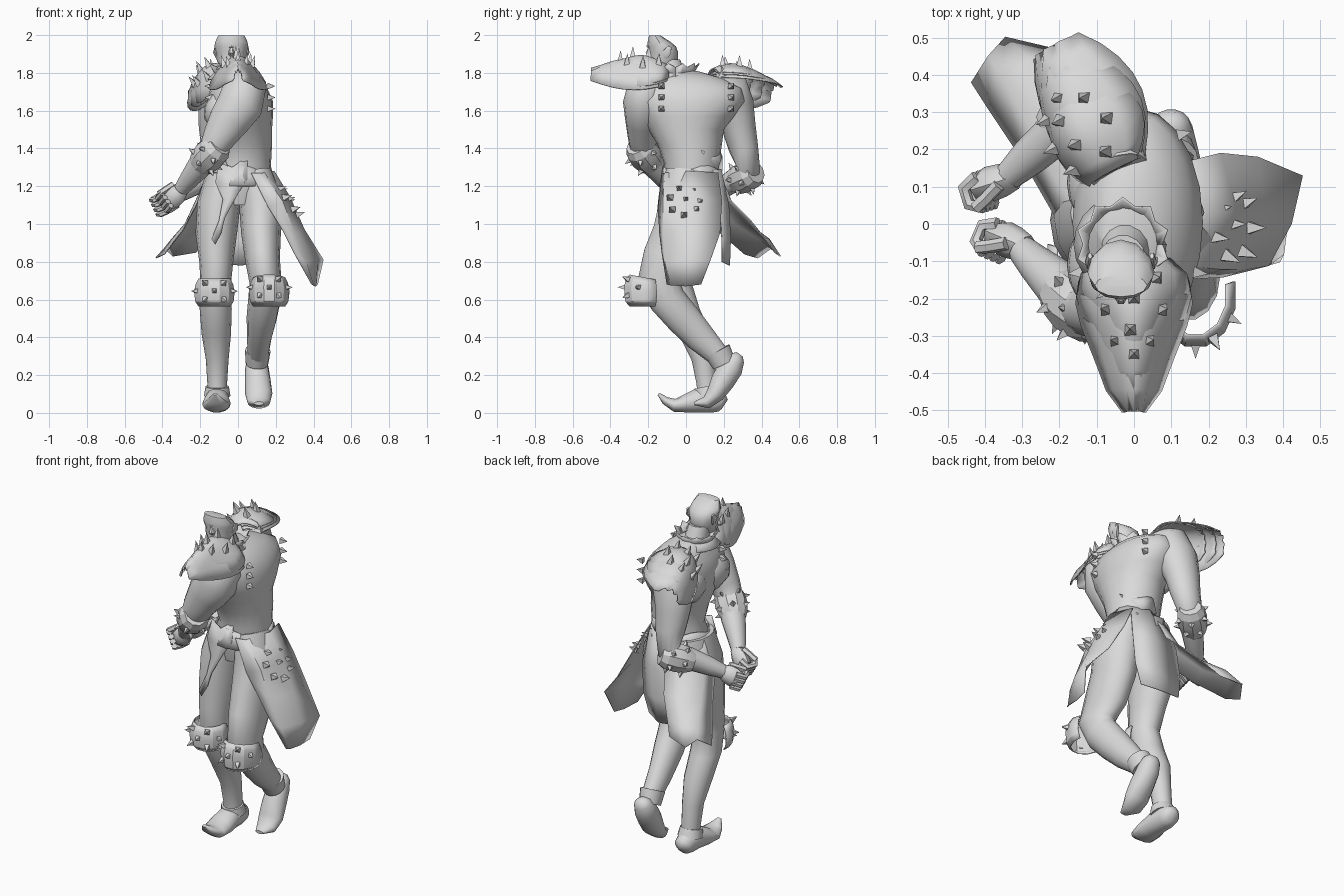
import bpy, bmesh, math
from mathutils import Vector as V

grey = bpy.data.materials.new("grey")
grey.diffuse_color = (0.7, 0.7, 0.7, 1)


def finish(name, bm, angle=50, thick=0):
    bmesh.ops.recalc_face_normals(bm, faces=bm.faces)
    me = bpy.data.meshes.new(name)
    bm.to_mesh(me)
    bm.free()
    ob = bpy.data.objects.new(name, me)
    bpy.context.collection.objects.link(ob)
    me.materials.append(grey)
    bpy.ops.object.select_all(action='DESELECT')
    ob.select_set(True)
    bpy.context.view_layer.objects.active = ob
    if angle:
        bpy.ops.object.shade_smooth_by_angle(angle=math.radians(angle))
    if thick:
        s = ob.modifiers.new("thickness", 'SOLIDIFY')
        s.thickness = thick
        s.offset = 0
    return ob


def add_loft(bm, rings, ref=(1, 0, 0), n=14, flat=False):
    # rings: x, y, z, radius along ref, radius across; flat keeps rings level
    pts = [V(r[:3]) for r in rings]
    loops = []
    for i, r in enumerate(rings):
        t = (pts[min(i + 1, len(pts) - 1)] - pts[max(i - 1, 0)]).normalized()
        if flat:
            t = V((0, 0, 1))
        u = V(ref)
        u = (u - t * u.dot(t)).normalized()
        v = t.cross(u)
        loops.append([bm.verts.new(pts[i] + u * r[3] * math.cos(a) + v * r[4] * math.sin(a))
                      for a in (2 * math.pi * k / n for k in range(n))])
    for A, B in zip(loops, loops[1:]):
        for k in range(n):
            bm.faces.new((A[k], A[(k + 1) % n], B[(k + 1) % n], B[k]))
    bm.faces.new(loops[0])
    bm.faces.new(loops[-1])


def loft(name, rings, ref=(1, 0, 0), n=14, angle=60, flat=False):
    bm = bmesh.new()
    add_loft(bm, rings, ref, n, flat)
    return finish(name, bm, angle)


def spikes(name, items, size=0.045, r=0.02):
    # four-sided thorns given as (position, direction)
    bm = bmesh.new()
    for p, d in items:
        d = V(d).normalized()
        p = V(p) - d * 0.008
        u = d.orthogonal().normalized()
        w = d.cross(u)
        base = [bm.verts.new(p + (u * math.cos(a) + w * math.sin(a)) * r)
                for a in (0, math.pi / 2, math.pi, 1.5 * math.pi)]
        top = bm.verts.new(p + d * size)
        bm.faces.new(base)
        for k in range(4):
            bm.faces.new((base[k], base[(k + 1) % 4], top))
    finish(name, bm, 0)


def sheet(name, rows, angle=50):
    bm = bmesh.new()
    g = [[bm.verts.new(p) for p in row] for row in rows]
    for A, B in zip(g, g[1:]):
        for k in range(len(A) - 1):
            bm.faces.new((A[k], A[k + 1], B[k + 1], B[k]))
    return finish(name, bm, angle, 0.006)


# Torso, twisted so the chest faces -x
loft("torso", [(0, .03, 1.10, .15, .12), (.01, .03, 1.22, .17, .15), (.03, .03, 1.32, .145, .145),
               (.025, .02, 1.42, .155, .17), (.015, 0, 1.50, .165, .20), (.01, .005, 1.57, .175, .25),
               (.01, .005, 1.65, .175, .305), (.005, .005, 1.72, .15, .29), (0, 0, 1.77, .11, .20),
               (-.02, -.04, 1.81, .065, .10)], n=20, flat=True)
for s in (-1, 1):
    loft("chest_muscle", [(-.11, s * .1, 1.50, .03, .05), (-.12, s * .11, 1.56, .06, .10),
                          (-.11, s * .11, 1.63, .065, .11), (-.08, s * .1, 1.70, .05, .08)], flat=True)

# Neck and head
loft("neck", [(-.02, -.06, 1.76, .07, .08), (-.03, -.09, 1.87, .06, .06)], flat=True)
loft("head", [(-.035, -.15, 1.79, .03, .04), (-.035, -.135, 1.82, .06, .068), (-.035, -.12, 1.87, .078, .078),
              (-.035, -.12, 1.91, .082, .078), (-.035, -.128, 1.94, .09, .075), (-.035, -.143, 1.965, .085, .06),
              (-.035, -.165, 1.998, .07, .03)], n=12, angle=35, flat=True)
loft("nose", [(-.035, -.19, 1.94, .009, .008), (-.035, -.2, 1.905, .016, .016),
              (-.035, -.19, 1.89, .014, .008)], n=6, angle=0)
loft("brow", [(-.1, -.165, 1.945, .008, .01), (-.035, -.198, 1.94, .008, .012),
              (.03, -.165, 1.945, .008, .01)], ref=(0, 0, 1), n=6, angle=0)
for s in (-1, 1):
    loft("ear", [(-.035 + s * .07, -.11, 1.88, .012, .015), (-.035 + s * .085, -.1, 1.91, .012, .025),
                 (-.035 + s * .083, -.085, 1.94, .006, .01)], n=6)
spikes("beard_thorns", [((-.035 + .055 * math.sin(a), -.125 - .065 * math.cos(a), 1.84),
                         (math.sin(a), -math.cos(a) * .4, .5 - abs(a))) for a in (-1.2, -.6, 0, .6, 1.2)], .05)

# Jagged collar around the neck
ring = [2 * math.pi * k / 20 for k in range(21)]
sheet("collar", [[(-.03 + (r + j * .02 * (k % 2)) * math.cos(a), -.055 + (r + j * .02 * (k % 2)) * math.sin(a),
                   z + j * .02 * (k % 2)) for k, a in enumerate(ring)]
                 for r, z, j in ((.13, 1.765, 0), (.095, 1.80, 0), (.105, 1.83, 1))], 20)

# Legs: right one planted, left one lifted behind
loft("right_leg", [(-.07, .03, 1.27, .10, .14), (-.10, .02, 1.12, .115, .16), (-.115, .01, .95, .11, .15),
                   (-.115, -.03, .80, .09, .12), (-.118, -.055, .68, .08, .09), (-.118, -.02, .55, .085, .095),
                   (-.115, .045, .42, .078, .088), (-.11, .09, .28, .06, .062), (-.11, .11, .15, .052, .055),
                   (-.11, .115, .05, .052, .055)], flat=True)
loft("left_leg", [(.09, .03, 1.27, .09, .14), (.125, .01, 1.12, .12, .15), (.122, -.03, .95, .105, .15),
                  (.13, -.085, .81, .092, .15), (.146, -.14, .69, .085, .12), (.14, -.10, .60, .086, .10),
                  (.125, -.015, .50, .08, .094), (.113, .075, .40, .065, .082), (.105, .175, .30, .055, .06)])
loft("right_boot", [(-.11, .205, .045, .025, .03), (-.11, .19, .055, .05, .052), (-.11, .15, .065, .06, .065),
                    (-.11, .08, .07, .062, .07), (-.113, 0, .05, .075, .05), (-.115, -.06, .04, .072, .035),
                    (-.12, -.11, .065, .045, .022), (-.122, -.145, .10, .012, .008)])
loft("left_boot", [(.1, .285, .31, .025, .02), (.1, .27, .29, .05, .045), (.1, .24, .24, .062, .065),
                   (.105, .195, .17, .068, .065), (.11, .155, .10, .072, .05), (.11, .11, .055, .06, .035),
                   (.11, .045, .05, .025, .01)])
loft("right_boot_cuff", [(-.11, .115, .09, .07, .075), (-.11, .105, .14, .062, .062)], angle=30)
loft("left_boot_cuff", [(.1, .2, .26, .06, .065), (.105, .165, .33, .068, .075)], angle=30)

# Knee guards wrapping the front, with studs
half = [math.radians(a) for a in range(-105, 106, 30)]
for name, x, y, deep, tilt in (("right", -.125, -.085, 1.1, 0), ("left", .165, -.19, 1.3, -.25)):
    sheet(name + "_knee_guard", [[(x + r * math.sin(a), y - r * deep * math.cos(a),
                                   z - tilt * r * math.cos(a) * (1 if z > .6 else 0)) for a in half]
                                 for r, z in ((.085, .565), (.102, .59), (.108, .64), (.1, .68), (.085, .71))], 25)
    spikes(name + "_knee_studs", [((x + .105 * math.sin(a), y - .106 * deep * math.cos(a),
                                    .645 + h * .045 - tilt * .08),
                                   (math.sin(a), -math.cos(a), h * .4)) for a, h in
                                  ((0, 0), (-.5, 1), (.5, 1), (-.5, -1), (.5, -1), (-1.1, 0), (1.1, 0))], .042)

# Arms
loft("left_arm", [(.035, -.14, 1.77, .07, .07), (.035, -.20, 1.72, .115, .115), (.01, -.225, 1.63, .11, .125),
                  (-.045, -.23, 1.55, .092, .112), (-.10, -.23, 1.46, .078, .09), (-.14, -.225, 1.385, .07, .07),
                  (-.2, -.165, 1.31, .068, .068), (-.26, -.11, 1.235, .052, .052), (-.30, -.07, 1.185, .04, .04)],
     ref=(0, 1, 0))
loft("right_arm", [(-.04, .14, 1.77, .08, .08), (-.07, .22, 1.715, .115, .12), (-.095, .25, 1.63, .11, .12),
                   (-.11, .28, 1.51, .09, .10), (-.11, .305, 1.40, .078, .085), (-.12, .33, 1.29, .065, .07),
                   (-.19, .26, 1.235, .06, .065), (-.28, .18, 1.18, .052, .052), (-.34, .125, 1.14, .038, .038)],
     ref=(0, 1, 0))


def bracer(name, a, b, r):
    a, b = V(a), V(b)
    d = (b - a).normalized()
    rings = [(*a.lerp(b, t), r * k, r * k) for t, k in ((0, .8), (.2, 1.05), (.5, 1.12), (.8, 1.0), (1, .8))]
    loft(name, rings, (0, 1, 0), 10, 20)
    u = d.orthogonal().normalized()
    w = d.cross(u)
    items = []
    for k in range(12):
        q = 2 * math.pi * k / 12
        o = u * math.cos(q) + w * math.sin(q)
        items.append((a.lerp(b, .3 + .4 * (k % 2)) + o * r * 1.03, o))
    spikes(name + "_studs", items, .04)


bracer("left_bracer", (-.095, -.26, 1.42), (-.205, -.17, 1.31), .08)
bracer("right_bracer", (-.09, .37, 1.275), (-.22, .25, 1.22), .075)


# Fists: palm, four curled fingers and a thumb
def fist(name, p, d):
    p, d = V(p), V(d).normalized()
    up = V((0, 0, 1))
    up = (up - d * up.dot(d)).normalized()
    s = d.cross(up)
    bm = bmesh.new()
    add_loft(bm, [(*(p + d * t), a, b) for t, a, b in
                  ((-.03, .035, .035), (.01, .055, .045), (.05, .06, .048), (.085, .05, .035))], up, 8)
    for k in range(4):
        q = p + up * (.042 - .028 * k)
        path = ((.06, .03), (.105, .01), (.105, -.035), (.065, -.055))
        add_loft(bm, [(*(q + d * t + s * h), .015, .018) for t, h in path], up, 6)
    add_loft(bm, [(*(p + up * .05 + d * t + s * h), .018, .018)
                  for t, h in ((0, -.01), (.05, -.035), (.085, -.05))], up, 6)
    finish(name, bm, 45)


fist("left_hand", (-.31, -.055, 1.17), (-.6, .25, -.5))
fist("right_hand", (-.345, .12, 1.135), (-.8, -.25, -.4))


# Pauldrons: three overlapping arched leaves with thorns on top
def pauldron(name, base, tip, side, wid, droop):
    base, L, S = V(base), V(tip) - V(base), V(side)
    S = (S - L * S.dot(L) / L.length_squared).normalized()
    N = S.cross(L).normalized()
    if N.z < 0:
        N = -N
    cols = [k / 4 - 1 for k in range(9)]

    def point(u, v, reach, lift):
        f = u * (len(wid) - 1)
        i = min(int(f), len(wid) - 2)
        w = wid[i] + (wid[i + 1] - wid[i]) * (f - i)
        h = lift + .045 * math.sin(math.pi * u) - droop * v * v * (.45 + .55 * math.sin(math.pi * u))
        return base + L * u * reach + S * v * w * (.85 + .15 * reach) + N * h

    for j, (reach, lift) in enumerate(((1, -.02), (.86, 0), (.68, .015))):
        rows = [[point(r / 7, v, reach, lift - (.02 * (k % 2) if r == 7 else 0))
                 for k, v in enumerate(cols)] for r in range(8)]
        sheet(f"{name}_plate_{j + 1}", rows, 40)
    spikes(name + "_thorns", [(point(u, v, .68, .015), N + S * v * .6 + V((0, 0, .3))) for u, v in
           ((.2, -.5), (.2, .4), (.4, 0), (.5, -.6), (.5, .6), (.7, -.1), (.8, .5), (.8, -.6), (.93, 0))],
           .065, .023)


pauldron("left_pauldron", (0, -.09, 1.825), (0, -.5, 1.845), (1, 0, 0),
         (.10, .155, .155, .13, .10, .08, .03), .15)
pauldron("right_pauldron", (-.08, .13, 1.80), (-.25, .465, 1.755), (.8, .4, .55),
         (.09, .13, .155, .16, .15, .125, .08), .14)

# Back and chest thorns along the straps
spikes("strap_thorns", [((.01 + s * .172 * math.sqrt(1 - (y / .32) ** 2), y, z), (s, y, 0))
                        for s in (1, -1) for y in (-.13, .24) for z in (1.61, 1.67, 1.73)], .04, .022)

# Torn belt
sheet("belt", [[(.015 + r * math.cos(a), .03 + r * .95 * math.sin(a), z + j * .02 * math.sin(3 * a))
                for k, a in enumerate(ring)] for r, z, j in ((.178, 1.20, 0), (.168, 1.25, 0), (.16, 1.29, 1))], 40)
sheet("belt_knot", [[(.12, .1, 1.28), (.08, .16, 1.27), (0, .19, 1.28)],
                    [(.15, .1, 1.35), (.1, .18, 1.33), (.02, .19, 1.36)],
                    [(.17, .08, 1.39), (.12, .14, 1.36), (.04, .17, 1.40)]])

# Skirt panels
sheet("right_side_flap", [
    [(-.14, -.06, 1.26), (-.16, .06, 1.27), (-.08, .16, 1.26), (0, .18, 1.26)],
    [(-.21, .02, 1.12), (-.215, .13, 1.14), (-.13, .22, 1.12), (-.03, .24, 1.12)],
    [(-.29, .16, .97), (-.28, .26, 1.0), (-.19, .33, 1.0), (-.09, .34, 1.02)],
    [(-.39, .31, .84), (-.35, .39, .92), (-.28, .44, .92), (-.17, .42, .92)],
    [(-.435, .38, .82), (-.39, .45, .87), (-.345, .5, .83), (-.22, .47, .85)]])
sheet("left_side_flap", [
    [(.07, -.125, 1.27), (.13, -.11, 1.27), (.19, .03, 1.28), (.15, .17, 1.27)],
    [(.16, -.145, 1.09), (.235, -.12, 1.12), (.275, .03, 1.14), (.23, .19, 1.12)],
    [(.24, -.14, .96), (.30, -.12, .95), (.35, .02, .97), (.33, .18, .95)],
    [(.30, -.125, .84), (.36, -.11, .80), (.42, 0, .81), (.45, .13, .81)],
    [(.39, -.10, .68), (.40, -.08, .675), (.41, 0, .67), (.42, .08, .68)]])
sheet("back_flap", [
    [(.14, .14, 1.28), (.05, .185, 1.29), (-.08, .16, 1.27)],
    [(.16, .18, 1.10), (.05, .225, 1.10), (-.13, .2, 1.10)],
    [(.15, .19, .92), (.04, .235, .92), (-.15, .21, .92)],
    [(.11, .19, .80), (.02, .23, .78), (-.13, .22, .79)]])
sheet("front_cloth", [
    [(-.1, -.10, 1.33), (-.03, -.12, 1.30), (.05, -.11, 1.36)],
    [(-.12, -.12, 1.22), (-.03, -.13, 1.20), (.05, -.13, 1.24)],
    [(-.08, -.14, 1.13), (-.05, -.145, 1.12), (0, -.14, 1.16)],
    [(-.10, -.15, 1.02), (-.09, -.155, 1.02), (-.07, -.15, 1.03)],
    [(-.14, -.17, .92), (-.12, -.175, .89), (-.09, -.16, .95)]])

# Hip studs
spikes("hip_studs", [((.262, .0, 1.13), (1, 0, .3))] +
       [((.265 - .05 * math.sin(a), -.01 + .08 * math.cos(a), 1.12 + .07 * math.sin(a)),
         (1, math.cos(a) * .5, .3)) for a in ring[:20:3]], .05, .024)
